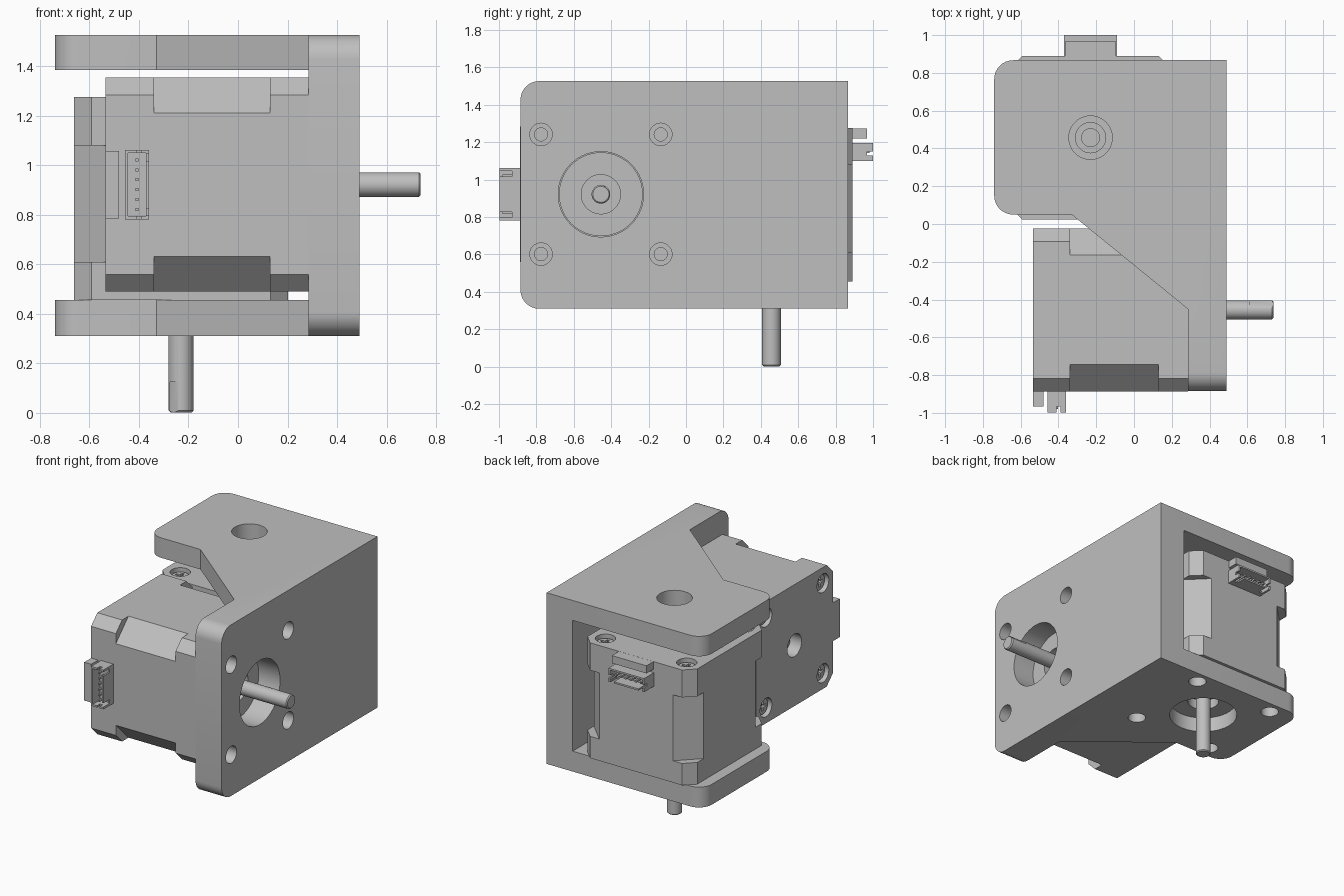
import bpy, bmesh
from math import radians
from mathutils import Matrix, Vector

if "Cube" in bpy.data.objects:
    bpy.data.objects.remove(bpy.data.objects["Cube"], do_unlink=True)

GREY = (0.52, 0.52, 0.52, 1)
metal = bpy.data.materials.new("plain grey")
metal.use_nodes = True
metal.diffuse_color = GREY
metal.node_tree.nodes["Principled BSDF"].inputs["Base Color"].default_value = GREY


def box(bm, lo, hi):
    lo, hi = Vector(lo), Vector(hi)
    m = Matrix.Translation((lo + hi) / 2) @ Matrix.Diagonal((*(hi - lo), 1))
    return bmesh.ops.create_cube(bm, size=1, matrix=m)["verts"]


def cyl(bm, x, y, z0, z1, r, sides=40):
    m = Matrix.Translation((x, y, (z0 + z1) / 2))
    bmesh.ops.create_cone(bm, cap_ends=True, segments=sides, radius1=r,
                          radius2=r, depth=z1 - z0, matrix=m)


def prism(bm, points, z0, z1):
    face = bm.faces.new([bm.verts.new((x, y, z0)) for x, y in points])
    new = bmesh.ops.extrude_face_region(bm, geom=[face])["geom"]
    for v in new:
        if isinstance(v, bmesh.types.BMVert):
            v.co.z = z1
    bmesh.ops.recalc_face_normals(bm, faces=bm.faces)


def make_object(bm, name):
    mesh = bpy.data.meshes.new(name)
    bm.to_mesh(mesh)
    bm.free()
    ob = bpy.data.objects.new(name, mesh)
    bpy.context.scene.collection.objects.link(ob)
    return ob


def finish(bm, name, cut=None, matrix=Matrix()):
    """Cut the part, apply the cut, then shade smooth with sharp edges."""
    ob = make_object(bm, name)
    if cut:
        cutter = make_object(cut, name + " cutter")
        cutter.hide_render = True
        mod = ob.modifiers.new("cut", "BOOLEAN")
        mod.operation, mod.object = "DIFFERENCE", cutter
        mod.solver, mod.use_self = "EXACT", True
        dg = bpy.context.evaluated_depsgraph_get()
        mesh = bpy.data.meshes.new_from_object(ob.evaluated_get(dg))
        ob.modifiers.clear()
        ob.data = mesh
        bpy.data.objects.remove(cutter, do_unlink=True)
    mesh = ob.data
    mesh.materials.clear()
    mesh.materials.append(metal)
    bm = bmesh.new()
    bm.from_mesh(mesh)
    for f in bm.faces:
        f.smooth, f.material_index = True, 0
    for e in bm.edges:
        e.smooth = e.calc_face_angle(3) < radians(30)
    bm.to_mesh(mesh)
    bm.free()
    ob.matrix_world = matrix
    return ob


CORNERS = [(sx * 0.32, sy * 0.32) for sx in (-1, 1) for sy in (-1, 1)]
UPRIGHT = Matrix.Translation((-0.23, 0.457, 0.455))
SIDEWAYS = Matrix(((0, 0, -1, 0.285), (0, -1, 0, -0.455), (-1, 0, 0, 0.922), (0, 0, 0, 1)))

# Bracket: extruded outline, rounded corners, then hollowed and drilled
XW, XI, XL, YB, YF, Z0, Z1 = 0.49, 0.285, -0.74, 0.867, -0.885, 0.31, 1.527
bm = bmesh.new()
prism(bm, [(XI, YF), (XW, YF), (XW, YB), (XL, YB), (XL, 0.05), (-0.33, 0.05), (XI, -0.45)], Z0, Z1)
rounded = []
for e in bm.edges:
    a, b = e.verts[0].co, e.verts[1].co
    upright = abs(a.z - b.z) > 0.1
    if (upright and max(a.x, b.x) < -0.7) or (not upright and max(a.y, b.y) < -0.8):
        rounded.append(e)
bmesh.ops.bevel(bm, geom=rounded, offset=0.1, segments=8, profile=0.5, affect="EDGES")
cut = bmesh.new()
box(cut, (-1, -0.45, 0.455), (XI, 1, 1.385))
cyl(cut, -0.23, 0.457, 1.36, 1.6, 0.115)
for matrix in (UPRIGHT, SIDEWAYS):
    holes = bmesh.new()
    cyl(holes, 0, 0, -0.25, 0.02, 0.228, 56)
    for x, y in CORNERS:
        cyl(holes, x, y, -0.25, 0.02, 0.06, 32)
    holes.transform(matrix)
    temp = bpy.data.meshes.new("holes")
    holes.to_mesh(temp)
    holes.free()
    cut.from_mesh(temp)
    bpy.data.meshes.remove(temp)
finish(bm, "bracket", cut)


def octagon(bm, chamfer, z0, z1, h=0.432):
    k = h - chamfer
    prism(bm, [(-k, -h), (k, -h), (h, -k), (h, k), (k, h), (-k, h), (-h, k), (-h, -k)], z0, z1)


def motor(name, matrix):
    """Motor with its shaft along local -z and its socket on local +y."""
    # Front cap with tapped holes
    bm, cut = bmesh.new(), bmesh.new()
    octagon(bm, 0.07, 0, 0.155)
    cyl(cut, 0, 0, -0.1, 0.03, 0.105)
    for x, y in CORNERS:
        cyl(cut, x, y, -0.1, 0.1, 0.035, 24)
    finish(bm, name + " front cap", cut, matrix)

    # Pilot boss around the shaft
    bm, cut = bmesh.new(), bmesh.new()
    cyl(bm, 0, 0, -0.04, 0, 0.224, 56)
    cyl(cut, 0, 0, -0.1, 0.1, 0.105)
    finish(bm, name + " boss", cut, matrix)

    # Core with wider chamfers
    bm = bmesh.new()
    octagon(bm, 0.142, 0.155, 0.625)
    finish(bm, name + " core", None, matrix)

    # Rear cap with screw pockets and bearing hole
    bm, cut = bmesh.new(), bmesh.new()
    octagon(bm, 0.07, 0.625, 0.82)
    cyl(cut, 0, 0, 0.68, 0.9, 0.08)
    for x, y in CORNERS:
        cyl(cut, x, y, 0.74, 0.9, 0.066, 32)
    finish(bm, name + " rear cap", cut, matrix)

    # Cross-slotted screws
    bm, cut = bmesh.new(), bmesh.new()
    for x, y in CORNERS:
        cyl(bm, x, y, 0.73, 0.795, 0.055, 32)
        for a, b in ((0.035, 0.009), (0.009, 0.035)):
            box(cut, (x - a, y - b, 0.765), (x + a, y + b, 0.85))
    finish(bm, name + " screws", cut, matrix)

    # Shaft with eased end and a small flat
    bm, cut = bmesh.new(), bmesh.new()
    cyl(bm, 0, 0, -0.453, 0.75, 0.05, 32)
    end = [e for e in bm.edges if max(v.co.z for v in e.verts) < -0.4]
    bmesh.ops.bevel(bm, geom=end, offset=0.007, segments=1, affect="EDGES")
    flat = box(cut, (0.043, -0.1, -0.6), (0.1, 0.1, -0.33))
    bmesh.ops.rotate(cut, verts=flat, matrix=Matrix.Rotation(radians(-135), 3, "Z"))
    finish(bm, name + " shaft", cut, matrix)

    # Socket housing, open outward, with slots and end notches
    bm, cut = bmesh.new(), bmesh.new()
    box(bm, (-0.14, 0.425, 0.645), (0.14, 0.543, 0.742))
    box(cut, (-0.127, 0.46, 0.657), (0.127, 0.6, 0.73))
    box(cut, (-0.2, 0.51, 0.675), (0.2, 0.6, 0.695))
    for s in (-1, 1):
        box(cut, (s * 0.11 - 0.014, 0.475, 0.6), (s * 0.11 + 0.014, 0.6, 0.67))
    finish(bm, name + " socket", cut, matrix)

    # Pins and cable guard
    bm = bmesh.new()
    for i in range(6):
        x = (i - 2.5) * 0.04
        box(bm, (x - 0.006, 0.45, 0.687), (x + 0.006, 0.525, 0.699))
    finish(bm, name + " pins", None, matrix)
    bm = bmesh.new()
    box(bm, (-0.136, 0.425, 0.765), (0.136, 0.51, 0.8195))
    finish(bm, name + " socket guard", None, matrix)


motor("upright motor", UPRIGHT)
motor("sideways motor", SIDEWAYS)
